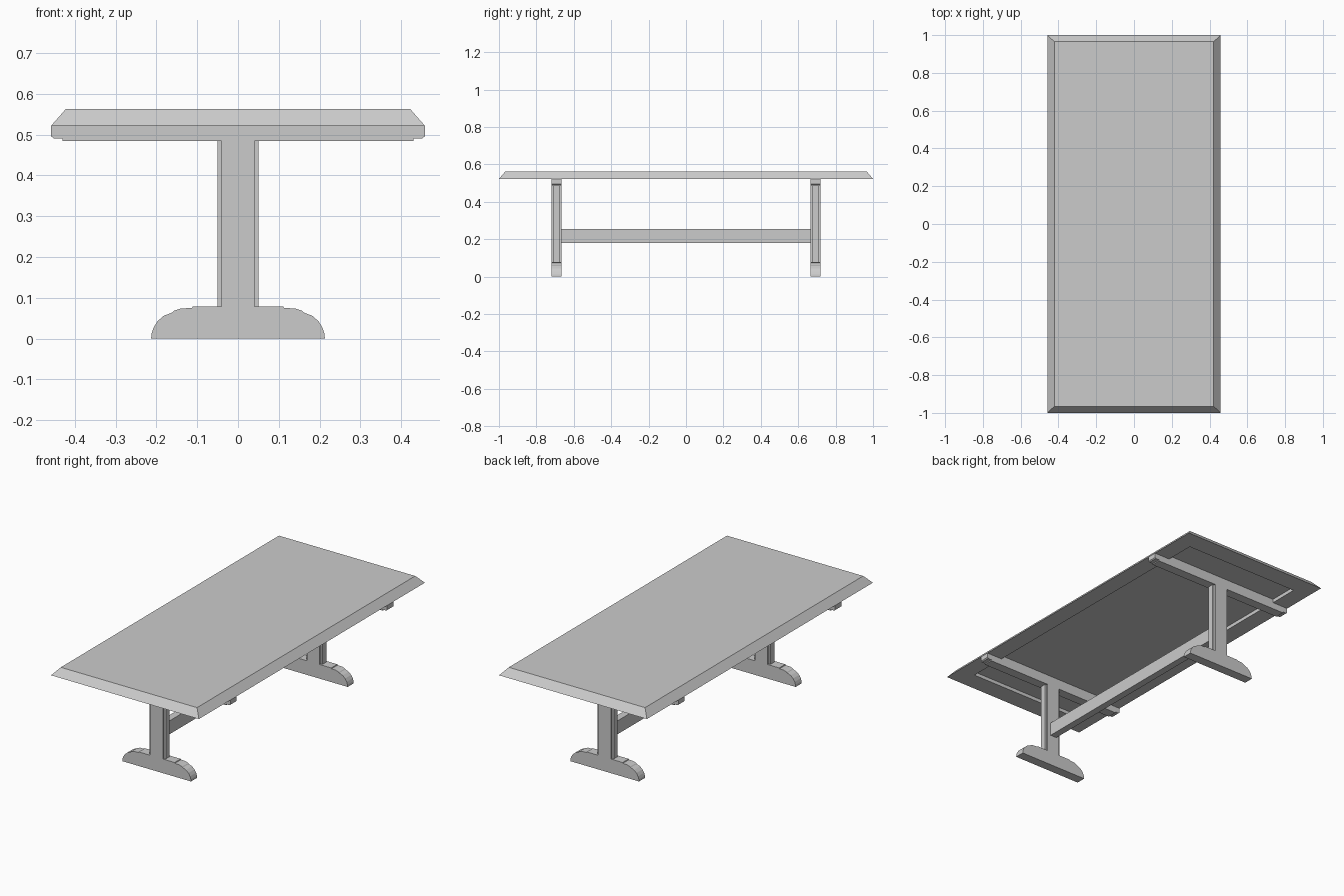
import bpy, bmesh

if "Cube" in bpy.data.objects:
    bpy.data.objects.remove(bpy.data.objects["Cube"])

grey = bpy.data.materials.new("plain_grey")
grey.diffuse_color = (0.6, 0.6, 0.6, 1)
grey.use_nodes = True
grey.node_tree.nodes["Principled BSDF"].inputs["Base Color"].default_value = grey.diffuse_color


def finish(name, bm):
    bmesh.ops.recalc_face_normals(bm, faces=bm.faces)
    mesh = bpy.data.meshes.new(name)
    bm.to_mesh(mesh)
    bm.free()
    mesh.materials.append(grey)
    obj = bpy.data.objects.new(name, mesh)
    bpy.context.collection.objects.link(obj)
    return obj


def extrude(name, points, direction):
    """Closed outline pushed along a direction."""
    bm = bmesh.new()
    face = bm.faces.new([bm.verts.new(p) for p in points])
    ext = bmesh.ops.extrude_face_region(bm, geom=[face])["geom"]
    moved = [v for v in ext if isinstance(v, bmesh.types.BMVert)]
    bmesh.ops.translate(bm, verts=moved, vec=direction)
    return finish(name, bm)


def mirrored(half):
    """Right-hand outline plus its mirror image in x."""
    return half + [(-x, z) for x, z in reversed(half)]


# Table top: bevelled rim outside, shallow recess underneath
rings = [(0.36, 0.89, 0.542), (0.36, 0.89, 0.522), (0.458, 1.0, 0.522),
         (0.422, 0.965, 0.563)]
bm = bmesh.new()
loops = [[bm.verts.new((sx * x, sy * y, z))
          for sx, sy in ((-1, -1), (1, -1), (1, 1), (-1, 1))]
         for x, y, z in rings]
for a, b in zip(loops, loops[1:]):
    for i in range(4):
        j = (i + 1) % 4
        bm.faces.new((a[i], a[j], b[j], b[i]))
bm.faces.new(loops[0])
bm.faces.new(loops[-1])
finish("table_top", bm)

# Outlines of the trestle parts
foot = mirrored([(0.213, 0), (0.212, 0.012), (0.207, 0.027), (0.197, 0.043),
                 (0.182, 0.056), (0.161, 0.064), (0.158, 0.068),
                 (0.14, 0.074), (0.113, 0.075), (0.111, 0.079)])
beam = mirrored([(0.43, 0.485), (0.43, 0.491), (0.452, 0.491), (0.458, 0.496),
                 (0.458, 0.522), (0.42, 0.522), (0.42, 0.542)])
post = [(0.04, -0.027), (0.04, -0.017), (0.05, -0.017),
        (0.05, 0.017), (0.04, 0.017), (0.04, 0.027)]
post += [(-x, y) for x, y in reversed(post)]

# Two trestles
for label, y in (("front", -0.693), ("back", 0.693)):
    for part, outline in (("foot", foot), ("crossbeam", beam)):
        extrude(f"{label}_{part}", [(x, y - 0.027, z) for x, z in outline],
                (0, 0.054, 0))
    extrude(f"{label}_post", [(x, y + dy, 0.075) for x, dy in post],
            (0, 0, 0.415))

# Long stretcher joining the posts
extrude("stretcher", [(-0.02, -0.67, 0.18), (0.02, -0.67, 0.18),
                      (0.02, -0.67, 0.255), (-0.02, -0.67, 0.255)],
        (0, 1.34, 0))
